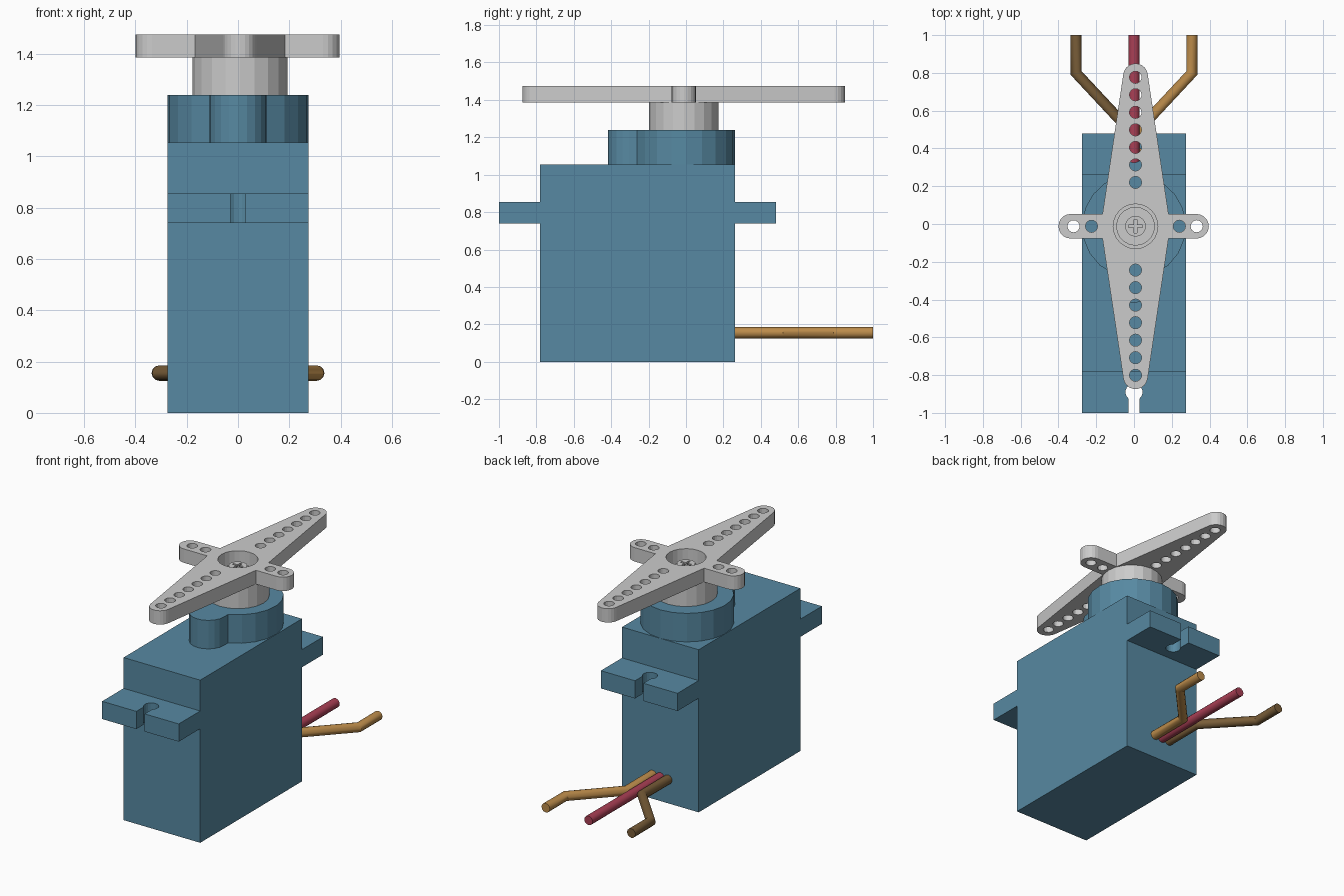
import bpy, bmesh
from math import sin, cos, pi, radians

if "Cube" in bpy.data.objects:
    bpy.data.objects.remove(bpy.data.objects["Cube"])


def material(name, rgb):
    m = bpy.data.materials.new(name)
    m.diffuse_color = (*rgb, 1)
    m.use_nodes = True
    m.node_tree.nodes["Principled BSDF"].inputs["Base Color"].default_value = m.diffuse_color
    return m


BLUE = material("blue", (0.095, 0.25, 0.36))
RED = material("red", (0.40, 0.05, 0.09))
ORANGE = material("orange", (0.50, 0.26, 0.07))
BROWN = material("brown", (0.19, 0.11, 0.04))


def arc(cx, cy, r, a0, a1, n):
    return [(cx + r * cos(radians(a0 + (a1 - a0) * i / n)),
             cy + r * sin(radians(a0 + (a1 - a0) * i / n))) for i in range(n + 1)]


def circle(cx, cy, r, n=16):
    return arc(cx, cy, r, 0, 360, n)[:-1]


def finish(name, curve, mat):
    """Turn a curve into a clean mesh object."""
    tmp = bpy.data.objects.new(name + "_curve", curve)
    bpy.context.collection.objects.link(tmp)
    dg = bpy.context.evaluated_depsgraph_get()
    mesh = bpy.data.meshes.new_from_object(tmp.evaluated_get(dg))
    bpy.data.objects.remove(tmp)
    bm = bmesh.new()
    bm.from_mesh(mesh)
    bmesh.ops.remove_doubles(bm, verts=bm.verts, dist=1e-5)
    bmesh.ops.recalc_face_normals(bm, faces=bm.faces)
    bm.to_mesh(mesh)
    bm.free()
    mesh.materials.clear()
    if mat:
        mesh.materials.append(mat)
    ob = bpy.data.objects.new(name, mesh)
    bpy.context.collection.objects.link(ob)
    return ob


def add_spline(curve, pts, closed):
    s = curve.splines.new('POLY')
    s.points.add(len(pts) - 1)
    for p, co in zip(s.points, pts):
        p.co = (*co, 1)
    s.use_cyclic_u = closed
    s.use_smooth = not closed


def plate(name, loops, z0, z1, mat=None):
    """Extrude an outline (first loop) with holes (other loops) from z0 to z1."""
    c = bpy.data.curves.new(name, 'CURVE')
    c.dimensions = '2D'
    c.fill_mode = 'BOTH'
    c.extrude = (z1 - z0) / 2
    for pts in loops:
        add_spline(c, [(x, y, 0) for x, y in pts], True)
    ob = finish(name, c, mat)
    ob.location.z = (z0 + z1) / 2
    for p in ob.data.polygons:
        p.use_smooth = False
    return ob


def wire(name, pts, mat):
    c = bpy.data.curves.new(name, 'CURVE')
    c.dimensions = '3D'
    c.bevel_depth = 0.03
    c.bevel_resolution = 4
    c.use_fill_caps = True
    add_spline(c, [(x, y, 0.155) for x, y in pts], False)
    ob = finish(name, c, mat)
    bpy.ops.object.select_all(action='DESELECT')
    ob.select_set(True)
    bpy.context.view_layer.objects.active = ob
    bpy.ops.object.shade_smooth_by_angle(angle=radians(35))


# Case
W = 0.275
plate("case", [[(-W, -0.78), (W, -0.78), (W, 0.263), (-W, 0.263)]], 0, 1.055, BLUE)

# Mounting ears, each with a keyhole slot open to its outer end
for name, inner, outer, s in (("front_ear", -0.78, -1.0, -1), ("back_ear", 0.263, 0.48, 1)):
    key = arc(0, outer - s * 0.11, 0.045, s * 48, s * -228, 14)
    plate(name, [[(-W, inner), (W, inner), (W, outer), (0.03, outer)] + key +
                 [(-0.03, outer), (-W, outer)]], 0.74, 0.855, BLUE)

# Gear collar: large round with a smaller round lobe in front
CX, CY = 0.008, -0.012
collar = arc(0, CY, W, -66, 246, 18) + arc(0, -0.305, 0.112, 180, 360, 10)
plate("gear_collar", [collar], 1.055, 1.24, BLUE)

# Horn hub with a recessed screw seat
plate("horn_hub", [circle(CX, CY, 0.185, 20), circle(CX, CY, 0.1, 20)], 1.24, 1.385)
plate("screw_seat", [circle(CX, CY, 0.1, 20)], 1.24, 1.355)

# Cross-shaped horn with rounded arm tips
R, TIP = 0.065, 0.797
outline = (arc(0.323, 0, R, -90, 90, 10) + [(0.175, R)] +
           arc(0, TIP, R, 8, 172, 10) + [(-0.175, R)] +
           arc(-0.343, 0, R, 90, 270, 10) + [(-0.175, -R)] +
           arc(0, -TIP, R, 188, 352, 10) + [(0.175, -R)])
holes = [circle(0, s * (0.232 + 0.0928 * i), 0.032) for i in range(7) for s in (-1, 1)]
holes += [circle(x, 0, 0.032) for x in (-0.328, -0.233, 0.232, 0.324)]
holes.append(circle(0, 0, 0.118, 24))
horn = plate("horn", [outline] + holes, 1.385, 1.475)
horn.location.x, horn.location.y = CX, CY

# Screw with a cross-head recess
a, b = 0.007, 0.036
cross = []
for k in range(4):
    c, s = cos(k * pi / 2), sin(k * pi / 2)
    cross += [(CX + c * x - s * y, CY + s * x + c * y) for x, y in ((b, -a), (b, a), (a, a))]
plate("screw_base", [circle(CX, CY, 0.055)], 1.355, 1.415)
plate("screw_head", [circle(CX, CY, 0.055), cross], 1.415, 1.435)

# Cable wires leaving the back of the case
wire("red_wire", [(0, 0.25), (0, 1.0)], RED)
for name, s, mat in (("orange_wire", 1, ORANGE), ("brown_wire", -1, BROWN)):
    wire(name, [(s * 0.055, 0.25), (s * 0.055, 0.53), (s * 0.307, 0.8), (s * 0.307, 1.0)], mat)
